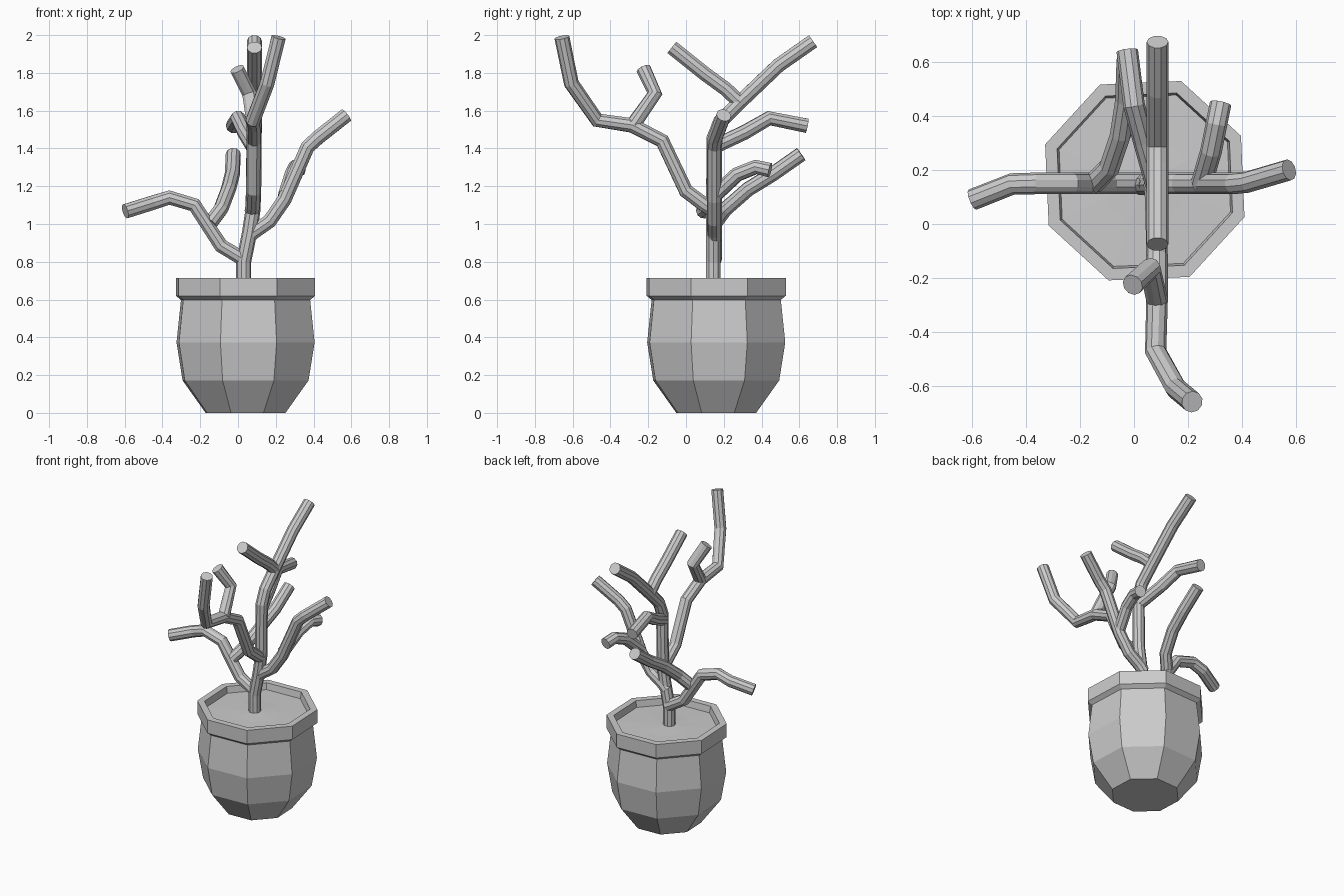
import bpy, bmesh
from math import cos, sin, radians

if "Cube" in bpy.data.objects:
    bpy.data.objects.remove(bpy.data.objects["Cube"])

CX, CY = 0.04, 0.16      # pot axis
SIDES, START = 8, 25     # octagonal pot, turned slightly


def lathe(name, profile):
    """Stack octagonal rings from (radius, height) pairs; radius 0 makes a centre point."""
    bm = bmesh.new()
    rings = []
    for r, z in profile:
        if r == 0:
            rings.append([bm.verts.new((CX, CY, z))] * SIDES)
        else:
            angles = [radians(START + 360 / SIDES * i) for i in range(SIDES)]
            rings.append([bm.verts.new((CX + r * cos(a), CY + r * sin(a), z)) for a in angles])
    for low, high in zip(rings, rings[1:]):
        for i in range(SIDES):
            j = (i + 1) % SIDES
            quad = [low[i], low[j], high[j], high[i]]
            bm.faces.new(list(dict.fromkeys(quad)))
    bmesh.ops.recalc_face_normals(bm, faces=bm.faces)
    mesh = bpy.data.meshes.new(name)
    bm.to_mesh(mesh)
    bm.free()
    obj = bpy.data.objects.new(name, mesh)
    bpy.context.collection.objects.link(obj)


def branch(name, points, radius=0.04):
    """Flat-faced tube with closed ends along a bent path."""
    curve = bpy.data.curves.new(name, 'CURVE')
    curve.dimensions = '3D'
    curve.bevel_depth = radius
    curve.bevel_resolution = 3
    curve.use_fill_caps = True
    spline = curve.splines.new('POLY')
    spline.points.add(len(points) - 1)
    for p, co in zip(spline.points, points):
        p.co = (*co, 1)
    spline.use_smooth = False
    obj = bpy.data.objects.new(name, curve)
    bpy.context.collection.objects.link(obj)
    bpy.ops.object.select_all(action='DESELECT')
    obj.select_set(True)
    bpy.context.view_layer.objects.active = obj
    bpy.ops.object.convert(target='MESH')


# Pot: closed base, bulging body, rim with a hollow top
lathe("pot", [(0, 0), (0.225, 0), (0.355, 0.172), (0.389, 0.373), (0.364, 0.598),
              (0.392, 0.62), (0.392, 0.715), (0.345, 0.715), (0.335, 0.66)])
# Soil
lathe("soil", [(0.34, 0.67), (0.17, 0.673), (0, 0.68)])

# Trunk, leaning to the back at the top
branch("trunk", [(.03, .145, .65), (.03, .145, .8), (.062, .145, .96), (.08, .145, 1.08),
                 (.085, .145, 1.45), (.087, .18, 1.54), (.087, .28, 1.64),
                 (.087, .49, 1.84), (.087, .673, 1.968)])
# Right side
branch("right_branch", [(.045, .15, .92), (.08, .15, .955), (.167, .15, 1.015), (.246, .15, 1.13),
                        (.368, .15, 1.407), (.42, .155, 1.455), (.573, .2, 1.576)])
branch("right_twig", [(.25, .15, 1.15), (.285, .27, 1.262), (.305, .37, 1.302), (.32, .445, 1.285)])
# Left side
branch("left_branch", [(.035, .15, .81), (-.09, .15, .885), (-.23, .15, 1.1),
                       (-.363, .15, 1.14), (-.45, .148, 1.113), (-.597, .09, 1.067)])
branch("left_twig", [(-.15, .15, 1.0), (-.09, .21, 1.08), (-.05, .33, 1.185),
                     (-.03, .46, 1.265), (-.025, .61, 1.37)])
# Upper twigs off the trunk
branch("back_twig", [(.08, .15, 1.41), (.035, .31, 1.485), (0, .44, 1.56), (-.025, .64, 1.52)])
branch("top_twig", [(.087, .29, 1.64), (.087, .21, 1.715), (.087, .1, 1.795), (.087, -.075, 1.935)])
# Front side
branch("front_branch", [(.075, .15, 1.07), (.08, .1, 1.1), (.083, 0, 1.175), (.085, -.125, 1.44),
                        (.085, -.285, 1.522), (.08, -.47, 1.55), (.155, -.607, 1.745),
                        (.215, -.657, 1.988)])
branch("front_twig", [(.085, -.28, 1.525), (.06, -.165, 1.69), (-.005, -.225, 1.82)])
